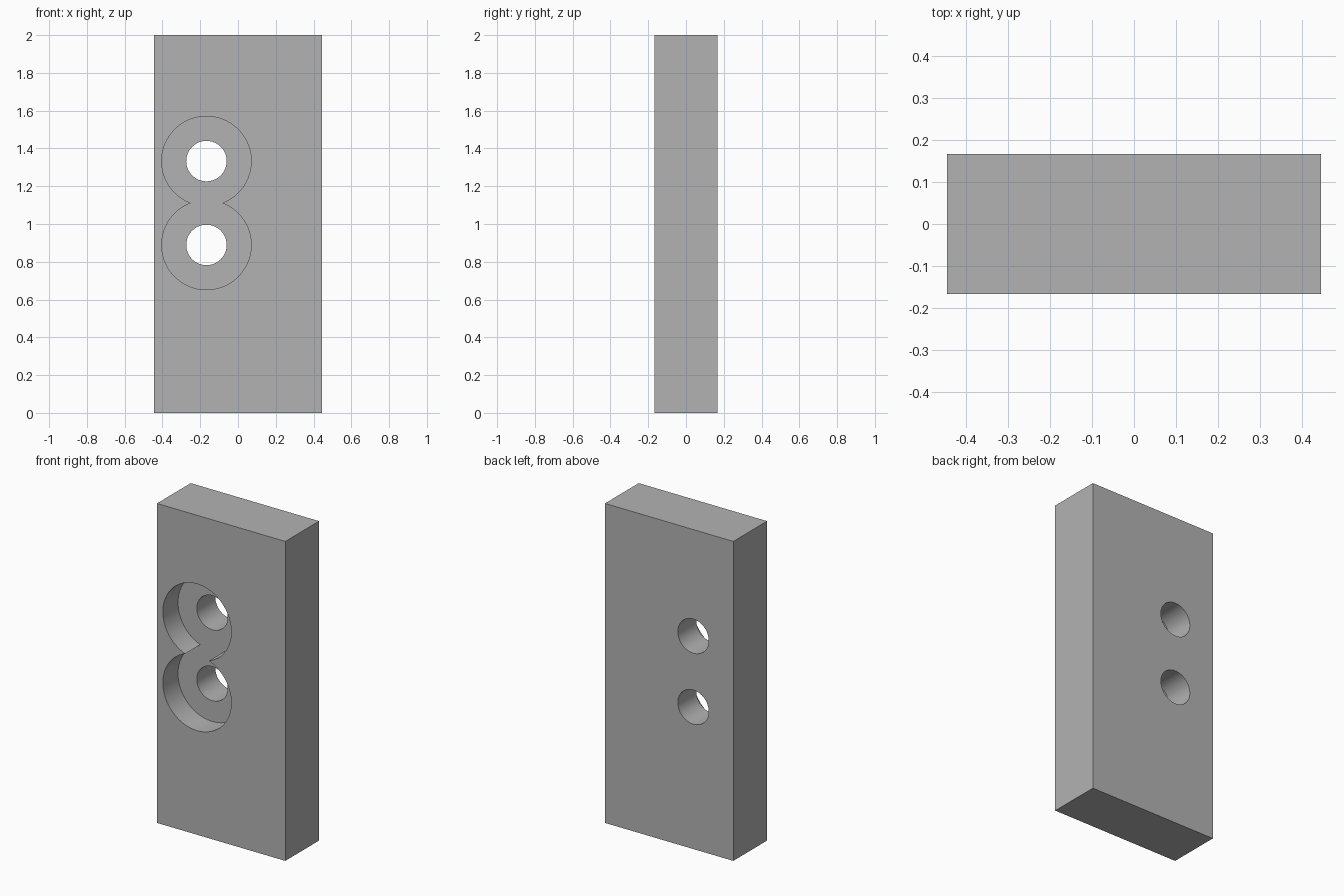
import bpy
import math

cube = bpy.data.objects.get("Cube")
if cube:
    bpy.data.objects.remove(cube, do_unlink=True)

WIDTH, DEPTH, HEIGHT = 0.889, 0.333, 2.0
HOLE_X = -0.167
HOLE_HEIGHTS = (0.889, 1.333)
HOLE_RADIUS = 0.107
RECESS_RADIUS = 0.237
RECESS_DEPTH = 0.15
FRONT = -DEPTH / 2

# Plain grey material
grey = bpy.data.materials.new("plain grey")
grey.use_nodes = True
colour = (0.45, 0.45, 0.45, 1)
grey.diffuse_color = colour
grey.node_tree.nodes["Principled BSDF"].inputs["Base Color"].default_value = colour

# Rectangular plate
bpy.ops.mesh.primitive_cube_add(size=1, location=(0, 0, HEIGHT / 2))
plate = bpy.context.object
plate.name = "plate"
plate.scale = (WIDTH, DEPTH, HEIGHT)
bpy.ops.object.transform_apply(location=False, rotation=False, scale=True)
plate.data.materials.append(grey)


def bore(radius, y_start, y_end, z):
    """Cut a round bore along y into the plate."""
    bpy.ops.mesh.primitive_cylinder_add(
        vertices=96, radius=radius, depth=y_end - y_start,
        location=(HOLE_X, (y_start + y_end) / 2, z),
        rotation=(math.pi / 2, 0, 0))
    cutter = bpy.context.object
    cutter.name = "bore_cutter"
    cutter.hide_render = True
    cutter.data.materials.append(grey)
    cut = plate.modifiers.new("bore", "BOOLEAN")
    cut.operation = "DIFFERENCE"
    cut.solver = "EXACT"
    cut.object = cutter
    bpy.ops.object.select_all(action="DESELECT")
    plate.select_set(True)
    bpy.context.view_layer.objects.active = plate
    bpy.ops.object.modifier_apply(modifier=cut.name)
    bpy.data.objects.remove(cutter, do_unlink=True)


# Overlapping front recesses, then the through holes
for z in HOLE_HEIGHTS:
    bore(RECESS_RADIUS, FRONT - 0.1, FRONT + RECESS_DEPTH, z)
for z in HOLE_HEIGHTS:
    bore(HOLE_RADIUS, FRONT - 0.1, -FRONT + 0.1, z)

# Smooth bore walls with crisp edges
bpy.ops.object.shade_smooth_by_angle(angle=math.radians(30))
